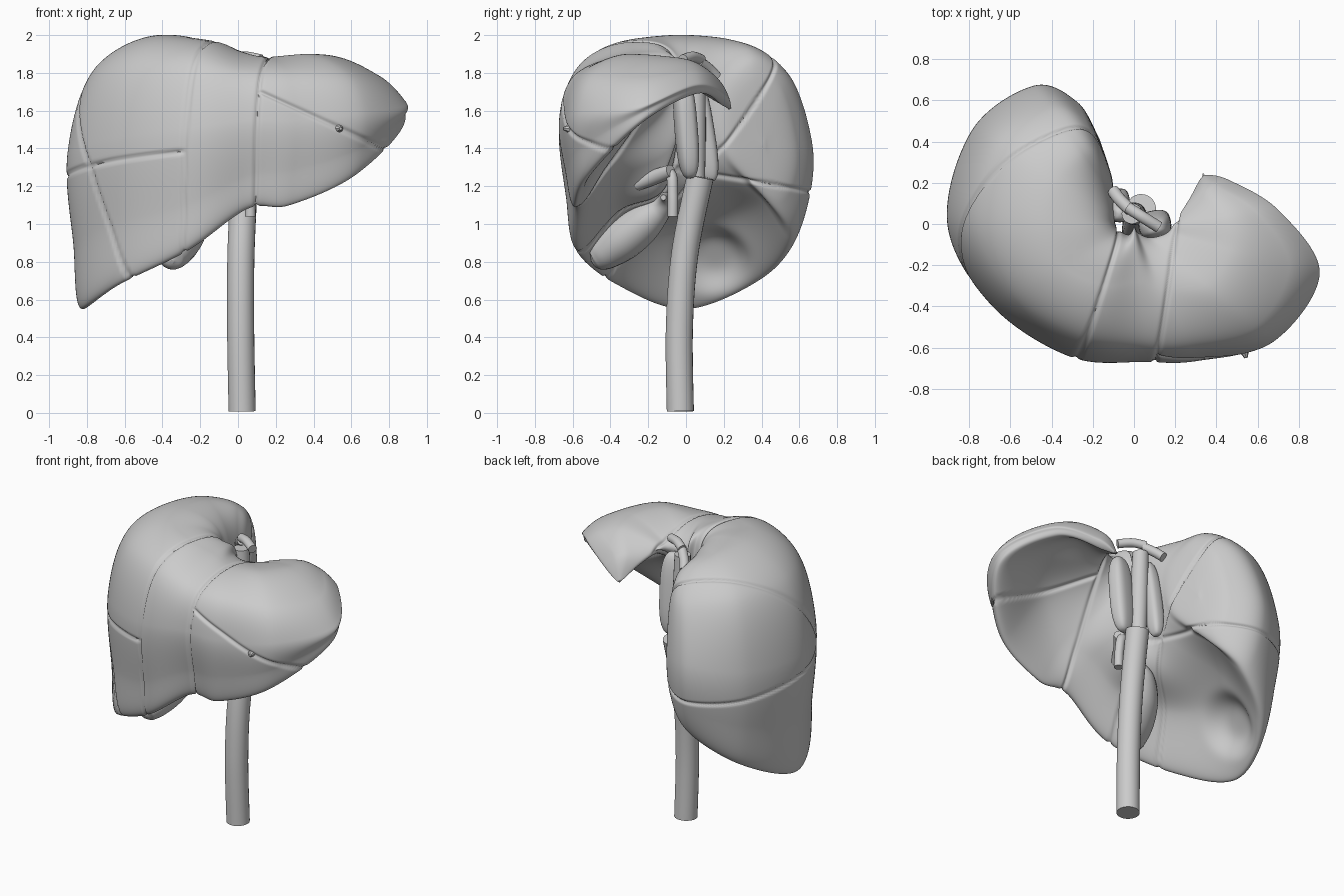
import bpy, bmesh
from math import radians, cos, sin, exp, pi
from mathutils import Vector

if "Cube" in bpy.data.objects:
    bpy.data.objects.remove(bpy.data.objects["Cube"])


def catmull(pts, n, closed=False):
    """Smooth curve through points (any dimension), n steps per span."""
    m = len(pts)
    at = (lambda i: pts[i % m]) if closed else (lambda i: pts[max(0, min(m - 1, i))])
    out = []
    for i in range(m if closed else m - 1):
        a, b, c, d = at(i - 1), at(i), at(i + 1), at(i + 2)
        for k in range(n):
            t = k / n
            out.append(b + 0.5 * t * ((c - a) + t * ((2 * a - 5 * b + 4 * c - d)
                       + t * (3 * b - a - 3 * c + d))))
    if not closed:
        out.append(pts[-1].copy())
    return out


def finish(ob, angle=40):
    bpy.ops.object.select_all(action='DESELECT')
    bpy.context.view_layer.objects.active = ob
    ob.select_set(True)
    if ob.type == 'CURVE':
        bpy.ops.object.convert(target='MESH')
    bpy.ops.object.shade_smooth_by_angle(angle=radians(angle))


def tube(name, pts, n=10, angle=40):
    """Capped tube through (x, y, z, radius) points."""
    cu = bpy.data.curves.new(name, 'CURVE')
    cu.dimensions = '3D'
    cu.bevel_depth = 1
    cu.bevel_resolution = 8
    cu.use_fill_caps = True
    path = catmull([Vector(p) for p in pts], n)
    sp = cu.splines.new('POLY')
    sp.points.add(len(path) - 1)
    for q, p in zip(sp.points, path):
        q.co = (p[0], p[1], p[2], 1)
        q.radius = max(p[3], 0.002)
    ob = bpy.data.objects.new(name, cu)
    bpy.context.collection.objects.link(ob)
    finish(ob, angle)
    return ob


# liver: radial slices about the hilum, each (azimuth, 8 pairs of radius, height)
right_lobe = [
    (115, .27,1.62, .40,1.79, .56,1.72, .65,1.42, .63,1.22, .55,1.12, .42,1.20, .28,1.38),
    (126, .19,1.73, .42,1.92, .68,1.78, .82,1.42, .80,1.12, .69,.92, .50,1.12, .22,1.36),
    (150, .13,1.82, .42,1.98, .76,1.82, .90,1.38, .88,1.00, .79,.71, .53,1.04, .18,1.30),
    (180, .11,1.86, .42,2.00, .76,1.82, .90,1.38, .87,.90, .82,.55, .56,.95, .17,1.24),
    (210, .09,1.86, .40,1.99, .68,1.84, .79,1.45, .77,1.00, .73,.68, .48,.99, .15,1.22),
    (245, .07,1.85, .33,1.965, .60,1.85, .71,1.50, .68,1.10, .63,.86, .40,1.08, .12,1.26),
]
left_lobe = [
    (275, .03,1.84, .28,1.91, .58,1.80, .67,1.55, .63,1.26, .57,1.08, .38,1.24, .07,1.42),
    (295, .06,1.81, .36,1.885, .64,1.79, .73,1.55, .70,1.29, .64,1.10, .48,1.34, .14,1.58),
    (320, .12,1.80, .48,1.90, .77,1.79, .88,1.59, .86,1.41, .79,1.26, .55,1.54, .20,1.66),
    (345, .18,1.80, .50,1.89, .78,1.78, .92,1.64, .92,1.59, .88,1.54, .60,1.66, .26,1.71),
    (365, .21,1.79, .44,1.86, .60,1.82, .70,1.75, .70,1.72, .66,1.69, .50,1.73, .28,1.72),
    (385, .30,1.71, .37,1.76, .44,1.75, .50,1.69, .50,1.66, .46,1.63, .42,1.64, .34,1.66),
]


def polar(a, r, z):
    return Vector((r * cos(radians(a)), r * sin(radians(a)), z))


rings = [[polar(s[0], s[i], s[i + 1]) for i in range(1, 17, 2)] for s in right_lobe + left_lobe]
tips = [polar(112, .45, 1.42), polar(396, .41, 1.60)]
rings.insert(0, [tips[0] + .04 * (p - tips[0]) for p in rings[0]])
rings.append([tips[1] + .04 * (p - tips[1]) for p in rings[-1]])
NV = 38
rings = [catmull(r, NV, True) for r in rings]
cols = [catmull([r[j] for r in rings], 25) for j in range(8 * NV)]

bm = bmesh.new()
grid = [[bm.verts.new(p) for p in col] for col in cols]
for j, a in enumerate(grid):
    b = grid[(j + 1) % len(grid)]
    for i in range(len(a) - 1):
        bm.faces.new((a[i], b[i], b[i + 1], a[i + 1]))
bm.faces.new([g[0] for g in grid])
bm.faces.new([g[-1] for g in grid])
bmesh.ops.recalc_face_normals(bm, faces=bm.faces[:])
bm.normal_update()

# segment grooves pressed in along dividing planes, plus a hollow under the right lobe
upper_n = Vector((-.2045, .354, -.298)).normalized()
lower_n = Vector((.189, -.327, .153)).normalized()
corner = Vector((-.81, -.3, 1.3))
hollow = Vector((-.64, .14, .80))
moves = []
for v in bm.verts:
    x, y, z = v.co
    s1 = (x + .28 - .31 * (y + .64) - .05 * (z - 1.4)) / 1.05
    s2 = x - .1 - .14 * (y + .66) - .04 * (z - 1.5)
    d = [abs(s1), abs(s2)]
    if s1 < 0:
        level = z - 1.26 + .16 * y - .03 * (x + .9)
        d += [abs(level), abs((v.co - corner).dot(upper_n if level > 0 else lower_n))]
    if s2 > 0:
        d.append(abs(z - 1.755 + .46 * x) / 1.1)
    depth = .014 * exp(-(min(d) / .01) ** 2)
    if v.normal.x > 0:
        depth += .07 * min(1, v.normal.x * 2) * exp(-((v.co - hollow).length / .17) ** 4)
    moves.append((v, v.normal * -depth))
for v, m in moves:
    v.co += m
me = bpy.data.meshes.new("liver")
bm.to_mesh(me)
bm.free()
liver = bpy.data.objects.new("liver", me)
bpy.context.collection.objects.link(liver)
finish(liver, 80)

# large vein below the liver
tube("main_vein", [(.022, -.03, .008, .072), (.014, -.035, .45, .072),
                   (.016, -.005, .85, .072), (.035, .075, 1.25, .072)])
# upper vein stretch behind the liver
tube("upper_vein", [(.01, .05, 1.22, .05), (.0, .05, 1.5, .055), (-.01, .05, 1.82, .05)])
# gallbladder with narrowing neck
tube("gallbladder", [(-.35, -.50, .80, .01), (-.35, -.48, .81, .06), (-.34, -.43, .845, .09),
                     (-.30, -.33, .92, .11), (-.25, -.22, 1.01, .10), (-.19, -.13, 1.09, .06),
                     (-.11, -.11, 1.14, .03), (.0, -.12, 1.14, .015)], angle=80)
# portal stubs under the hilum
tube("portal_vein", [(.065, -.07, 1.04, .028), (.06, -.07, 1.15, .028), (.03, -.08, 1.26, .03),
                     (-.08, -.14, 1.27, .035)])
tube("portal_branch", [(-.08, -.26, 1.21, .035), (-.02, -.16, 1.25, .04), (.05, -.08, 1.28, .035)])
# outflow stubs on top
tube("hepatic_vein_left", [(-.03, .08, 1.87, .028), (.04, .035, 1.885, .028), (.12, -.015, 1.87, .028)])
tube("hepatic_vein_right", [(-.1, .16, 1.78, .03), (-.07, .12, 1.82, .03), (-.02, .07, 1.86, .03)])


# caudate lobe halves either side of the upper vein
def blob(name, loc, size, rot):
    bpy.ops.mesh.primitive_uv_sphere_add(segments=32, ring_count=20, location=loc, rotation=rot)
    ob = bpy.context.object
    ob.name = name
    for v in ob.data.vertices:
        v.co = Vector([abs(c) ** .7 * (1 if c > 0 else -1) * s for c, s in zip(v.co, size)])
    finish(ob, 80)


blob("caudate_lobe", (.10, .0, 1.51), (.08, .058, .27), (.08, 0, .2))
blob("caudate_process", (-.07, .09, 1.50), (.05, .06, .28), (.16, 0, 0))

# small ligament knob on the left lobe
bpy.ops.mesh.primitive_cone_add(vertices=8, radius1=.022, radius2=.008, depth=.03,
                                location=(.54, -.635, 1.505), rotation=(pi / 2, 0, .3))
bpy.context.object.name = "ligament_knob"
